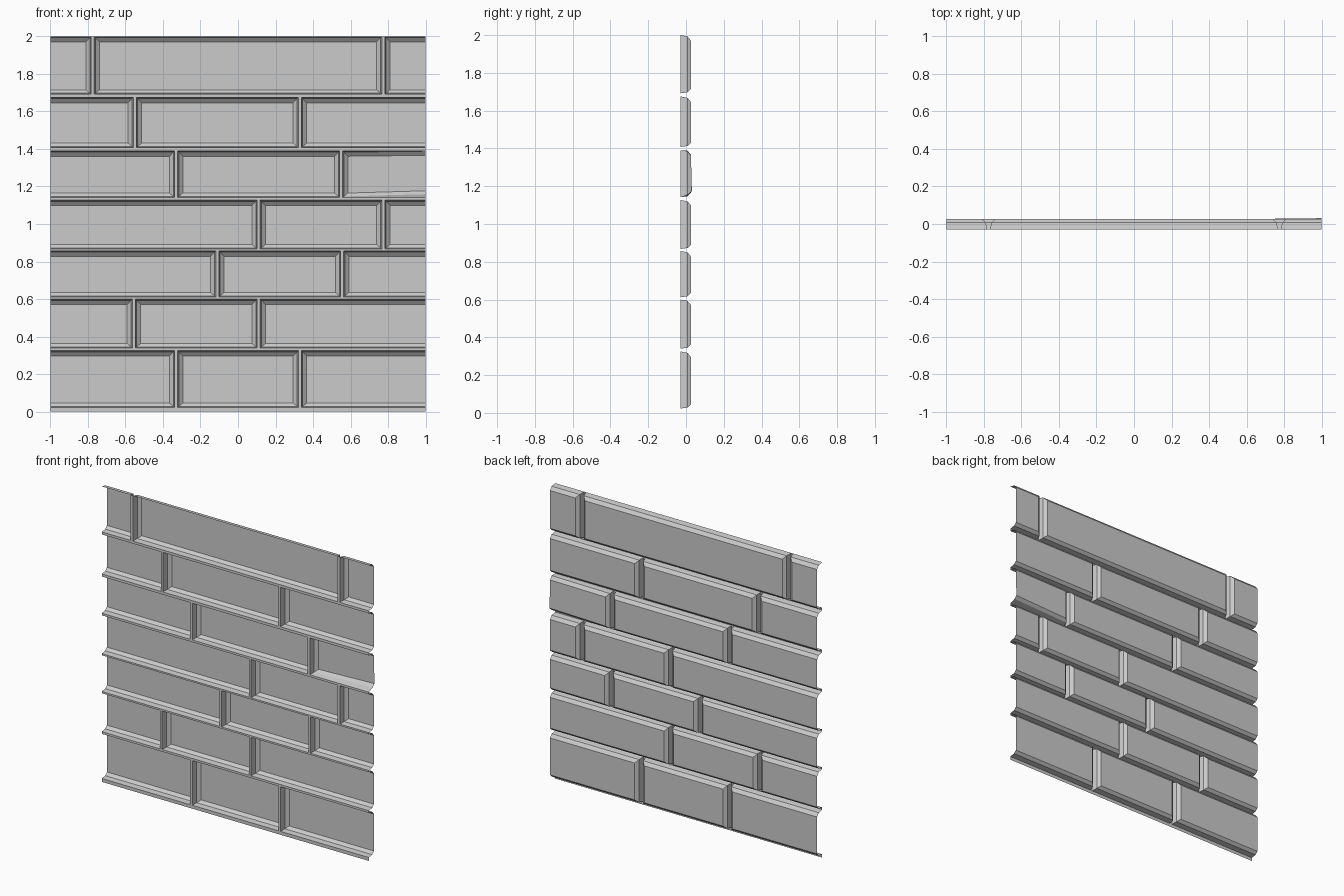
import bpy, bmesh

if "Cube" in bpy.data.objects:
    bpy.data.objects.remove(bpy.data.objects["Cube"])

BACK = -0.029          # plane of the mortar and of the open brick backs
GAP = 0.008            # half width of an upright joint
# depth (y), side inset, bottom inset, top inset of each ring of a brick shell
RINGS = [(BACK, 0, 0, 0), (0.008, 0.007, 0.005, 0.007), (0.026, 0.028, 0.023, 0.029)]

# bottom z, top z, x of the upright joints
ROWS = [
    (0.023, 0.325, (-0.33, 0.33)),
    (0.340, 0.600, (-0.555, 0.11)),
    (0.612, 0.857, (-0.11, 0.555)),
    (0.868, 1.127, (0.11, 0.775)),
    (1.142, 1.390, (-0.33, 0.55)),
    (1.408, 1.675, (-0.55, 0.33)),
    (1.692, 2.000, (-0.775, 0.775)),
]


def finish(bm, name):
    bmesh.ops.remove_doubles(bm, verts=bm.verts, dist=1e-5)
    mesh = bpy.data.meshes.new(name)
    bm.to_mesh(mesh)
    bm.free()
    obj = bpy.data.objects.new(name, mesh)
    bpy.context.collection.objects.link(obj)
    return obj


def add_brick(bm, x0, x1, z0, z1, uneven=False):
    """Hollow brick shell, open behind and where the wall is cut off."""
    left_end, right_end = x0 <= -1, x1 >= 1
    loops = []
    for i, (y, side, low, high) in enumerate(RINGS):
        a = x0 if left_end else x0 + side
        b = x1 if right_end else x1 - side
        ring = [[b, y, z0 + low], [a, y, z0 + low], [a, y, z1 - high], [b, y, z1 - high]]
        if uneven and i:       # the tilted brick at the wall's end
            ring[0][1] += 0.005
            ring[0][2] += 0.012
            ring[3][2] += 0.005
        loops.append([bm.verts.new(c) for c in ring])
    for inner, outer in zip(loops[1:], loops):
        for k in range(4):
            if (k == 1 and left_end) or (k == 3 and right_end):
                continue
            n = (k + 1) % 4
            bm.faces.new((outer[k], outer[n], inner[n], inner[k]))
    bm.faces.new(loops[-1])


def add_strip(bm, x0, x1, z0, z1):
    bm.faces.new([bm.verts.new((x, BACK, z))
                  for x, z in ((x1, z0), (x0, z0), (x0, z1), (x1, z1))])


mortar = bmesh.new()
previous_top = 0.0
for r, (z0, z1, joints) in enumerate(ROWS):
    # bricks of this course
    bm = bmesh.new()
    starts = [-1.0] + [j + GAP for j in joints]
    ends = [j - GAP for j in joints] + [1.0]
    for x0, x1 in zip(starts, ends):
        add_brick(bm, x0, x1, z0, z1, uneven=(r == 4 and x1 >= 1))
    finish(bm, f"brick_course_{r + 1}")

    # mortar below the course and in its upright joints
    add_strip(mortar, -1, 1, previous_top, z0)
    for j in joints:
        add_strip(mortar, j - GAP, j + GAP, z0, z1)
    previous_top = z1
finish(mortar, "mortar_joints")
